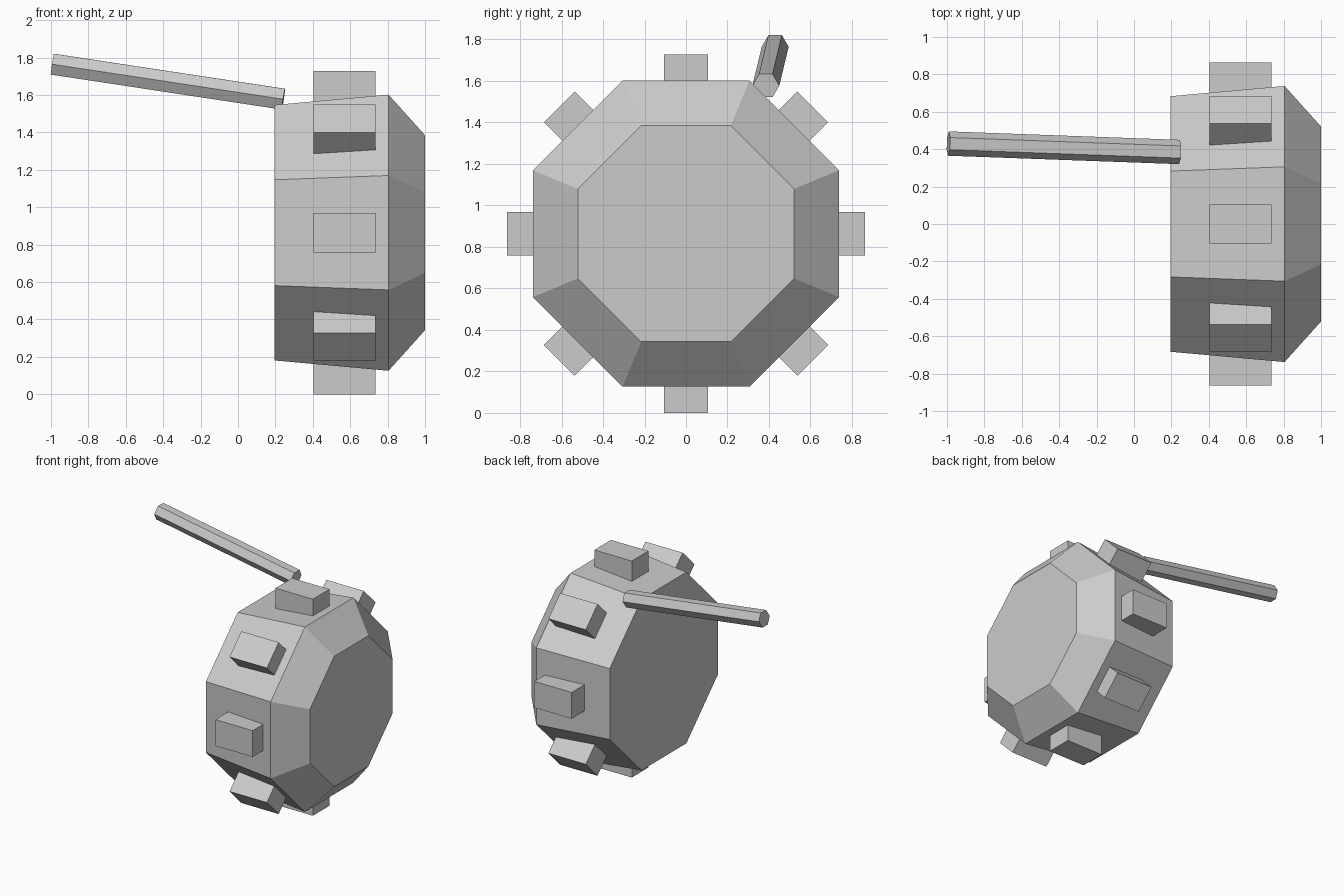
import bpy, bmesh, math
from mathutils import Vector, Matrix

cube = bpy.data.objects.get("Cube")
if cube:
    bpy.data.objects.remove(cube, do_unlink=True)

grey = bpy.data.materials.new("plain grey")
grey.use_nodes = True
colour = (0.6, 0.6, 0.6, 1)
grey.diffuse_color = colour
grey.node_tree.nodes["Principled BSDF"].inputs["Base Color"].default_value = colour

CENTRE = Vector((0, 0, 0.864))


def finish(name, bm):
    bmesh.ops.recalc_face_normals(bm, faces=bm.faces)
    mesh = bpy.data.meshes.new(name)
    bm.to_mesh(mesh)
    bm.free()
    mesh.materials.append(grey)
    obj = bpy.data.objects.new(name, mesh)
    bpy.context.collection.objects.link(obj)
    return obj


# Octagonal body lofted along x: (x, distance from axis to flat)
bm = bmesh.new()
sides = 8
rings = []
for x, flat in [(0.195, 0.683), (0.805, 0.738), (1.0, 0.521)]:
    r = flat / math.cos(math.pi / sides)
    ring = []
    for i in range(sides):
        a = (i + 0.5) * math.tau / sides
        ring.append(bm.verts.new(CENTRE + Vector((x, r * math.cos(a), r * math.sin(a)))))
    rings.append(ring)
for low, high in zip(rings, rings[1:]):
    for i in range(sides):
        j = (i + 1) % sides
        bm.faces.new((low[i], low[j], high[j], high[i]))
bm.faces.new(rings[0])
bm.faces.new(rings[-1])
finish("body", bm)

# One block standing out of the middle of each side
for i in range(sides):
    bm = bmesh.new()
    bmesh.ops.create_cube(bm, size=1)
    place = (Matrix.Translation(CENTRE) @ Matrix.Rotation(i * math.tau / sides, 4, "X")
             @ Matrix.Translation((0.57, 0, 0.759)) @ Matrix.Diagonal((0.33, 0.21, 0.21, 1)))
    bm.transform(place)
    finish(f"block_{i + 1}", bm)

# Six-sided rod leaning away from the upper back of the body
start, end = Vector((-0.992, 0.43, 1.765)), Vector((0.243, 0.385, 1.578))
axis = (end - start).normalized()
side = Vector((0, 0, 1)).cross(axis).normalized()
up = axis.cross(side)
bm = bmesh.new()
bmesh.ops.create_cone(bm, cap_ends=True, segments=6, radius1=0.065, radius2=0.065,
                      depth=(end - start).length)
# The cone's first corner lies on local y, which is turned to face sideways
turn = Matrix((up, side, axis)).transposed().to_4x4()
bm.transform(Matrix.Translation((start + end) / 2) @ turn)
# Keep two corners level with the rod's centre line
if max(abs((v.co - (start + end) / 2).dot(side)) for v in bm.verts) < 0.06:
    bm.transform(Matrix.Translation((start + end) / 2) @ Matrix.Rotation(math.pi / 6, 4, axis)
                 @ Matrix.Translation(-(start + end) / 2))
finish("rod", bm)
